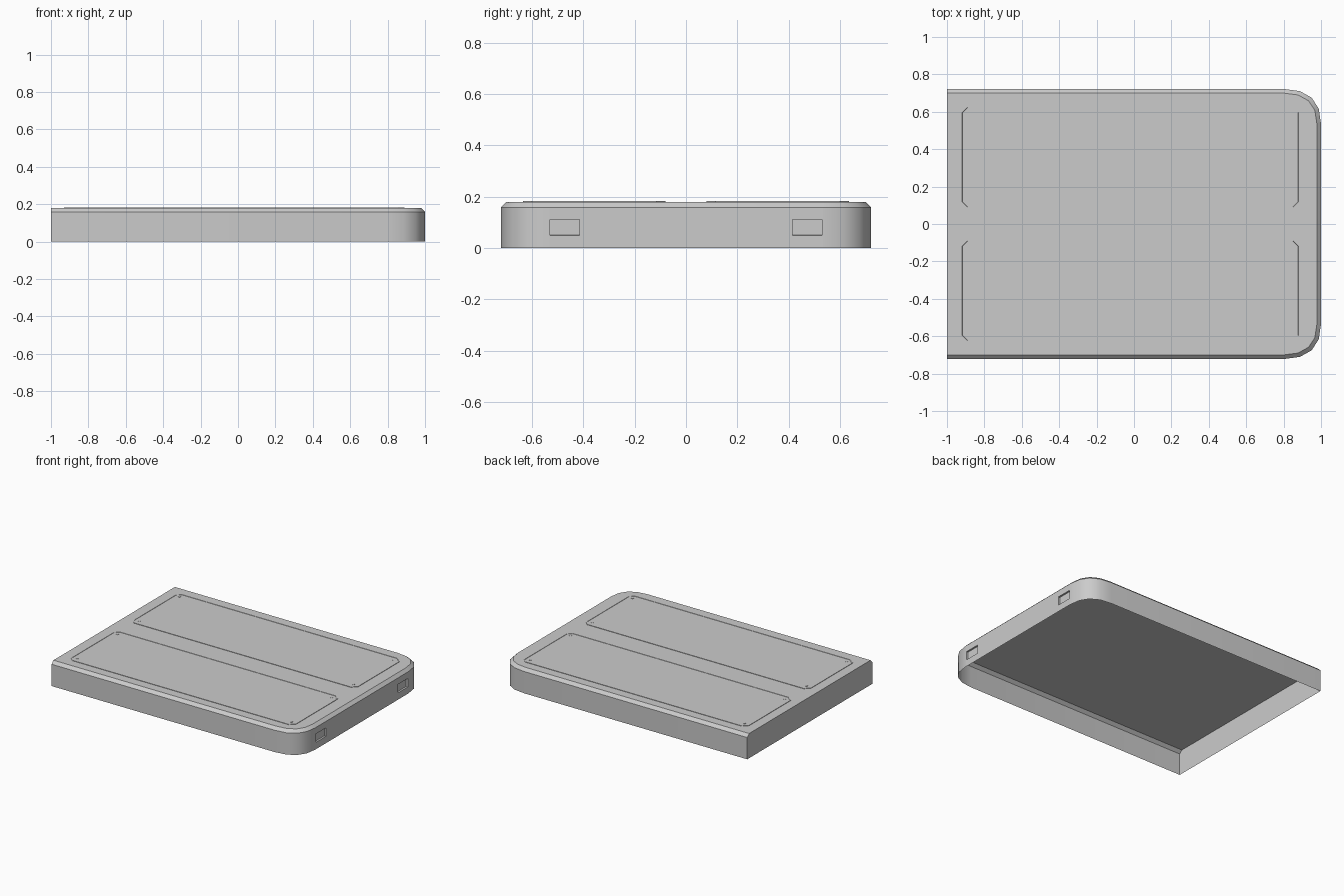
import bpy
import bmesh
from mathutils import Vector

cube = bpy.data.objects.get("Cube")
if cube:
    bpy.data.objects.remove(cube, do_unlink=True)

# Single body colour
grey = bpy.data.materials.new("plain_grey")
grey.use_nodes = True
GREY = (0.6, 0.6, 0.6, 1)
grey.diffuse_color = GREY
grey.node_tree.nodes["Principled BSDF"].inputs["Base Color"].default_value = GREY

HALF_X, HALF_Y, TOP, SHOULDER, CHAMFER = 1.0, 0.722, 0.18, 0.159, 0.022


def finish(bm, name):
    mesh = bpy.data.meshes.new(name)
    bm.to_mesh(mesh)
    bm.free()
    mesh.materials.append(grey)
    obj = bpy.data.objects.new(name, mesh)
    bpy.context.collection.objects.link(obj)
    return obj


def outline(inset):
    """Square at the -x end, softly rounded corners at the +x end."""
    x, y = HALF_X - inset, HALF_Y - inset
    start, control, end = Vector((0.8, y)), Vector((x, y)), Vector((x, 0.535))
    curve = []
    for i in range(5):
        t = i / 4
        curve.append(start * (1 - t) ** 2 + control * 2 * t * (1 - t) + end * t * t)
    back = [(p.x, p.y) for p in reversed(curve)] + [(-HALF_X, y)]
    front = [(px, -py) for px, py in reversed(back)]
    return front + back


# Shell: wall, chamfer and top, open underneath
bm = bmesh.new()
rings = []
for z, inset in ((0, 0), (SHOULDER, 0), (TOP, CHAMFER)):
    rings.append([bm.verts.new((x, y, z)) for x, y in outline(inset)])
for low, high in zip(rings, rings[1:]):
    for i in range(len(low)):
        j = (i + 1) % len(low)
        bm.faces.new((low[i], low[j], high[j], high[i]))
bm.faces.new(rings[-1])


# Two shallow rectangular recesses in the rounded end
def end_faces():
    return [f for f in bm.faces if all(v.co.x > 0.999 for v in f.verts)]


cuts = [((0, y, 0), (0, 1, 0)) for y in (-0.53, -0.415, 0.415, 0.53)]
cuts += [((0, 0, z), (0, 0, 1)) for z in (0.05, 0.112)]
for point, normal in cuts:
    faces = end_faces()
    geom = set(faces)
    for f in faces:
        geom.update(f.edges)
        geom.update(f.verts)
    bmesh.ops.bisect_plane(bm, geom=list(geom), plane_co=point, plane_no=normal)
slots = []
for f in end_faces():
    c = f.calc_center_median()
    if 0.415 < abs(c.y) < 0.53 and 0.05 < c.z < 0.112:
        slots.append(f)
bm.normal_update()
bmesh.ops.inset_individual(bm, faces=slots, thickness=0.001, depth=-0.012)
shell = finish(bm, "shell")
bpy.context.view_layer.objects.active = shell
shell.select_set(True)
bpy.ops.object.shade_smooth_by_angle(angle=0.5)
shell.select_set(False)


# Cover panels with clipped corners, a thin raised rim and four screws
def panel(name, y0, y1, x0=-0.93, x1=0.89, clip=0.035, rise=0.003):
    bm = bmesh.new()
    points = [(x0 + clip, y0), (x1 - clip, y0), (x1, y0 + clip), (x1, y1 - clip),
              (x1 - clip, y1), (x0 + clip, y1), (x0, y1 - clip), (x0, y0 + clip)]
    base = [bm.verts.new((x, y, TOP)) for x, y in points]
    lid = [bm.verts.new((x, y, TOP + rise)) for x, y in points]
    for i in range(len(base)):
        j = (i + 1) % len(base)
        bm.faces.new((base[i], base[j], lid[j], lid[i]))
    face = bm.faces.new(lid)
    bm.normal_update()
    bmesh.ops.inset_region(bm, faces=[face], thickness=0.012)
    bmesh.ops.inset_region(bm, faces=[face], thickness=0.001, depth=-0.002)
    finish(bm, name)

    bm = bmesh.new()
    margin = 0.045
    for x in (x0 + margin, x1 - margin):
        for y in (y0 + margin, y1 - margin):
            made = bmesh.ops.create_cone(bm, cap_ends=True, segments=8, radius1=0.009,
                                         radius2=0.009, depth=0.002)
            bmesh.ops.translate(bm, verts=made["verts"], vec=(x, y, TOP + 0.002))
    finish(bm, name + "_screws")


panel("front_panel", -0.635, -0.08)
panel("back_panel", 0.08, 0.635)
